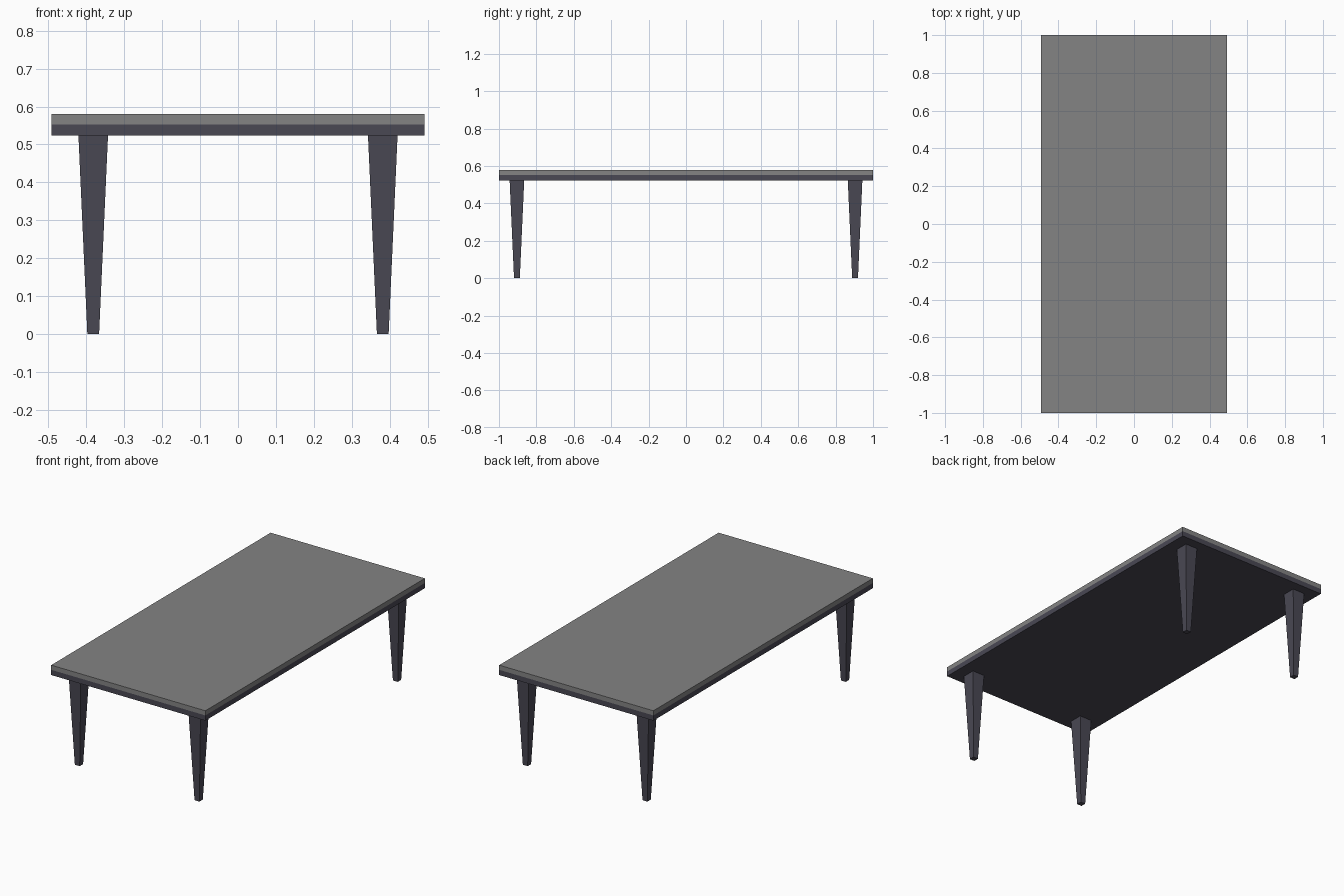
import bpy, bmesh

if "Cube" in bpy.data.objects:
    bpy.data.objects.remove(bpy.data.objects["Cube"])

def material(name, rgb):
    m = bpy.data.materials.new(name)
    m.diffuse_color = (*rgb, 1)
    m.use_nodes = True
    m.node_tree.nodes["Principled BSDF"].inputs["Base Color"].default_value = m.diffuse_color
    return m

grey = material("light grey", (0.23, 0.23, 0.23))
dark = material("dark slate", (0.068, 0.065, 0.088))

def tapered_box(name, loc, bottom, top, height, mat):
    """Box with separate half sizes at bottom and top, standing on loc."""
    bm = bmesh.new()
    bmesh.ops.create_cube(bm, size=2)
    for v in bm.verts:
        hx, hy = top if v.co.z > 0 else bottom
        v.co = (v.co.x * hx, v.co.y * hy, height if v.co.z > 0 else 0)
    me = bpy.data.meshes.new(name)
    bm.to_mesh(me)
    bm.free()
    me.materials.append(mat)
    ob = bpy.data.objects.new(name, me)
    ob.location = loc
    bpy.context.collection.objects.link(ob)
    return ob

# Table top: one slab, cut round its edge into a grey and a dark band
Z0, ZS, Z1 = 0.523, 0.553, 0.58
slab = tapered_box("table_top", (0, 0, Z0), (0.492, 1), (0.492, 1), Z1 - Z0, grey)
slab.data.materials.append(dark)
bm = bmesh.new()
bm.from_mesh(slab.data)
bmesh.ops.bisect_plane(bm, geom=bm.verts[:] + bm.edges[:] + bm.faces[:],
                       plane_co=(0, 0, ZS - Z0), plane_no=(0, 0, 1))
for f in bm.faces:
    f.material_index = int(f.calc_center_median().z < ZS - Z0)
bm.to_mesh(slab.data)
bm.free()

# Four tapered square legs
for sy, end in ((-1, "front"), (1, "back")):
    for sx, side in ((-1, "left"), (1, "right")):
        tapered_box(f"{end}_{side}_leg", (sx * 0.382, sy * 0.904, 0),
                    (0.0155, 0.0155), (0.039, 0.039), Z0, dark)
